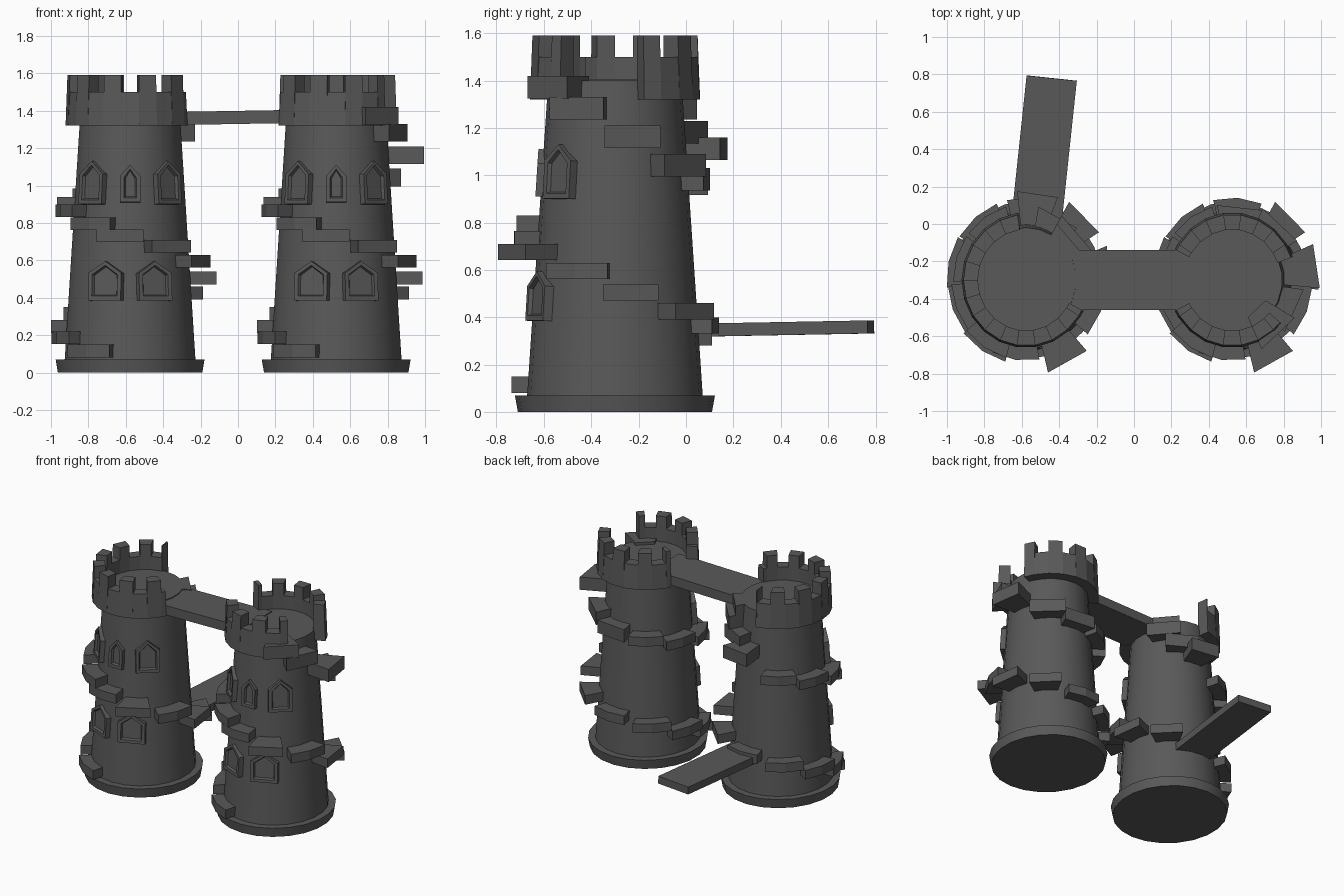
import bpy, bmesh, math
from mathutils import Matrix, Vector

if "Cube" in bpy.data.objects:
    bpy.data.objects.remove(bpy.data.objects["Cube"])

stone = bpy.data.materials.new("dark_grey_stone")
stone.diffuse_color = (0.1, 0.1, 0.1, 1)
stone.use_nodes = True
stone.node_tree.nodes["Principled BSDF"].inputs["Base Color"].default_value = stone.diffuse_color
CY, SY = -0.30, 1.05


def finish(name, bm, smooth=False):
    bmesh.ops.recalc_face_normals(bm, faces=bm.faces)
    me = bpy.data.meshes.new(name)
    bm.to_mesh(me)
    bm.free()
    me.materials.append(stone)
    ob = bpy.data.objects.new(name, me)
    bpy.context.collection.objects.link(ob)
    if smooth:
        bpy.ops.object.select_all(action='DESELECT')
        ob.select_set(True)
        bpy.context.view_layer.objects.active = ob
        bpy.ops.object.shade_smooth_by_angle(angle=math.radians(30))
    return ob


def polar(cx, r, deg, z):
    a = math.radians(deg)
    return Vector((cx + r * math.cos(a), CY + SY * r * math.sin(a), z))


def body_r(z):
    return 0.353 - (z - 0.07) / 1.25 * 0.08


def lathe(bm, cx, profile, n=22):
    rings = [[bm.verts.new(polar(cx, r, 360 * (i + .5) / n, z)) for i in range(n)] for r, z in profile]
    for lo, hi in zip(rings, rings[1:]):
        for i in range(n):
            j = (i + 1) % n
            bm.faces.new((lo[i], lo[j], hi[j], hi[i]))
    bm.faces.new(rings[0][::-1])
    bm.faces.new(rings[-1])


def wedge(bm, cx, a0, a1, r0, r1, z0, z1, segs=1, flare=0.0):
    cols = []
    for i in range(segs + 1):
        a = a0 + (a1 - a0) * i / segs
        cols.append([bm.verts.new(polar(cx, r, a, z)) for r, z in
                     ((r0, z0), (r1 + flare, z0), (r1, z1), (r0, z1))])
    for c, d in zip(cols, cols[1:]):
        for k in range(4):
            m = (k + 1) % 4
            bm.faces.new((c[k], c[m], d[m], d[k]))
    bm.faces.new(cols[0])
    bm.faces.new(cols[-1][::-1])


def window(bm, cx, deg, zc, w, h):
    # Pointed frame with a recessed pane
    a = math.radians(deg)
    p = polar(cx, body_r(zc), deg, zc)
    n = Vector((math.cos(a), math.sin(a), 0.064)).normalized()
    t = Vector((-math.sin(a), math.cos(a), 0))
    u = n.cross(t)

    def outline(s, d):
        ww, hh = w / 2 - s, h / 2 - s
        shape = ((-ww, -hh), (ww, -hh), (ww, h * .2 - s * .4), (0, hh), (-ww, h * .2 - s * .4))
        return [bm.verts.new(p + t * x + u * y + n * d) for x, y in shape]
    loops = [outline(0, -.05), outline(0, .022), outline(.022, .022), outline(.03, .006)]
    for lo, hi in zip(loops, loops[1:]):
        for i in range(5):
            j = (i + 1) % 5
            bm.faces.new((lo[i], lo[j], hi[j], hi[i]))
    bm.faces.new(loops[-1])
    bm.faces.new(loops[0][::-1])


def slab(name, a, b, width, thick):
    # Plank from a to b, measured on its centre line
    a, b = Vector(a), Vector(b)
    d = (b - a).normalized()
    side = Vector((0, 0, 1)).cross(d).normalized()
    up = d.cross(side)
    rot = Matrix((d, side, up)).transposed().to_4x4()
    m = Matrix.Translation((a + b) / 2) @ rot @ Matrix.Diagonal(((b - a).length, width, thick, 1))
    bm = bmesh.new()
    bmesh.ops.create_cube(bm, size=1, matrix=m)
    finish(name, bm)


# Stairs: angle, top height, outer radius
common = [(237, .15, .43), (201, .22, .42), (167, .28, .425), (130, .35, .42), (86, .40, .42),
          (46, .46, .46), (8, .54, .465), (-22, .63, .43), (-62, .71, .485), (-98, .765, .41),
          (-123, .83, .41), (-159, .90, .40), (-197, .94, .39), (-236, .985, .39)]
left_top = [(82, 1.16, .455), (62, 1.23, .38), (42, 1.33, .38), (42, 1.40, .33)]
right_top = [(84, 1.03, .39), (48, 1.09, .40), (9, 1.21, .47), (-25, 1.33, .385), (-48, 1.42, .385)]


def tower(side, cx, top_steps, arcs):
    # Foot and tapered wall
    bm = bmesh.new()
    lathe(bm, cx, [(.39, 0), (.402, .07)])
    finish(side + "_tower_base", bm, True)
    bm = bmesh.new()
    lathe(bm, cx, [(body_r(.06), .06), (body_r(.5), .5), (body_r(.95), .95), (body_r(1.40), 1.40)])
    finish(side + "_tower_wall", bm, True)

    # Parapet and battlements
    bm = bmesh.new()
    seg = 360 / 22
    for start, end in arcs:
        for k in range(-22, 23):
            mid = 270 + seg * k
            a0, a1 = max(start, mid - seg / 2), min(end, mid + seg / 2)
            if a1 - a0 > 1:
                wedge(bm, cx, a0, a1, .258, .335, 1.32, 1.59 if k % 2 else 1.50, flare=.01)
    finish(side + "_battlements", bm)

    # Spiral steps
    bm = bmesh.new()
    for i, (a, top, r) in enumerate(common + top_steps):
        late = i >= len(common)
        half = 14 if r > .45 else 18
        thick = .095 if late else .068
        wedge(bm, cx, a - half, a + half, body_r(top) - .06, r, top - thick, top,
              segs=1 if late or r > .45 else 2)
    finish(side + "_spiral_steps", bm)

    # Windows
    bm = bmesh.new()
    for deg in (-42, 42):
        window(bm, cx, 270 + deg, 1.015, .165, .23)
    window(bm, cx, 270, 1.01, .11, .20)
    for deg in (-23, 23):
        window(bm, cx, 270 + deg, .49, .19, .21)
    finish(side + "_windows", bm)


tower("left", -.577, left_top, [(97, 333)])
tower("right", .525, right_top, [(20, 153), (207, 320)])

# Bridge between towers and the low plank at the back
slab("bridge", (-.42, CY, 1.357), (.38, CY, 1.371), .32, .07)
slab("plank", (-.525, -.02, .345), (-.44, .78, .36), .27, .055)
